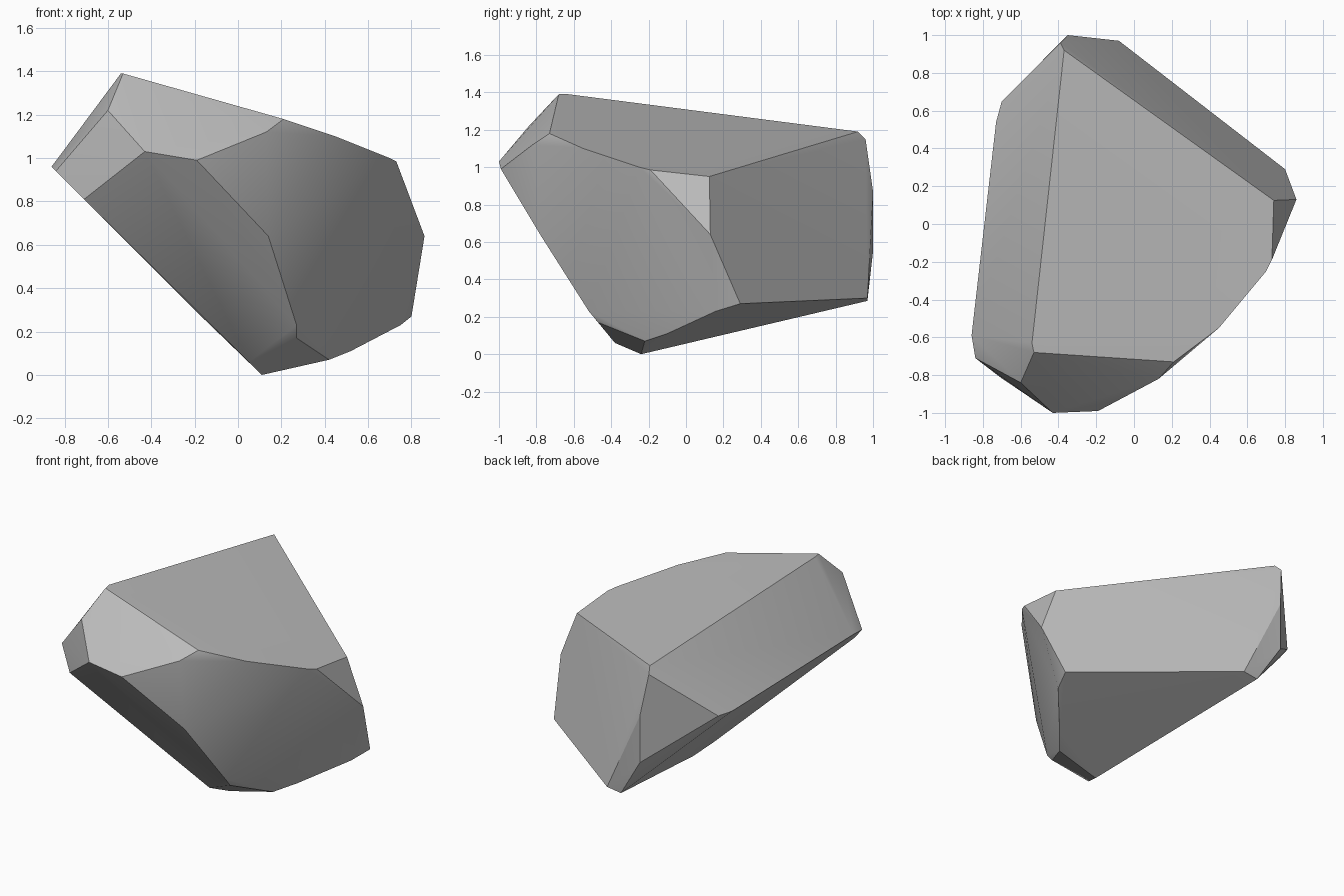
import bpy
import bmesh
import math
from mathutils import Vector

default_cube = bpy.data.objects.get("Cube")
if default_cube:
    bpy.data.objects.remove(default_cube, do_unlink=True)


def make_material(name, colour):
    material = bpy.data.materials.new(name)
    material.use_nodes = True
    material.diffuse_color = colour
    shader = material.node_tree.nodes["Principled BSDF"]
    shader.inputs["Base Color"].default_value = colour
    return material


def hull_object(name, corner_groups, material, sharp_degrees):
    """Wrap the corners in a convex skin and merge its coplanar triangles."""
    bm = bmesh.new()
    for corners in corner_groups.values():
        for corner in corners:
            bm.verts.new(Vector(corner))
    result = bmesh.ops.convex_hull(bm, input=bm.verts[:])
    unused = {v for key in ("geom_interior", "geom_unused") for v in result[key]
              if isinstance(v, bmesh.types.BMVert)}
    bmesh.ops.delete(bm, geom=list(unused), context="VERTS")
    bmesh.ops.dissolve_limit(bm, angle_limit=math.radians(2),
                             verts=bm.verts[:], edges=bm.edges[:])
    bmesh.ops.recalc_face_normals(bm, faces=bm.faces[:])

    mesh = bpy.data.meshes.new(name)
    bm.to_mesh(mesh)
    bm.free()
    mesh.materials.append(material)
    rock = bpy.data.objects.new(name, mesh)
    bpy.context.collection.objects.link(rock)

    bpy.ops.object.select_all(action="DESELECT")
    rock.select_set(True)
    bpy.context.view_layer.objects.active = rock
    bpy.ops.object.shade_smooth_by_angle(angle=math.radians(sharp_degrees))
    return rock


# Corners of the boulder, grouped by the break they lie on
boulder_corners = {
    # crest between the sloping top and the left-hand flank
    "crest": [(-.53, -.68, 1.39), (-.54, -.63, 1.39),
              (-.37, .92, 1.19), (-.39, .96, 1.15)],
    # rounded shoulder along the edge of the top
    "shoulder": [(.21, -.73, 1.18), (.45, -.55, 1.1), (.7, -.25, 1),
                 (.73, -.19, .985), (.74, .125, .95)],
    # blunt nose at the front
    "nose": [(-.6, -.84, 1.22), (-.43, -1, 1.03),
             (-.19, -.99, .99), (.13, -.82, 1.12)],
    # overhanging flank
    "flank": [(-.86, -.59, .96), (-.84, -.71, .94), (-.71, -.81, .81),
              (-.73, .54, .83), (-.7, .65, .83)],
    # edge where the rounded side meets the front break
    "front_edge": [(.14, -.78, .64), (.27, -.52, .23), (.27, -.47, .17)],
    # tip and rim of the underside
    "underside": [(.11, -.24, 0), (.05, -.38, .06), (.42, -.22, .07),
                  (.52, -.1, .11), (.75, .16, .23), (.8, .29, .27)],
    # outermost side corner and the split back
    "back": [(.86, .13, .64), (-.35, 1, .87), (-.35, 1, .55),
             (-.08, .97, .3), (-.185, .97, .285)],
}

stone_grey = make_material("stone grey", (.5, .5, .5, 1))
boulder = hull_object("boulder", boulder_corners, stone_grey, sharp_degrees=25)
